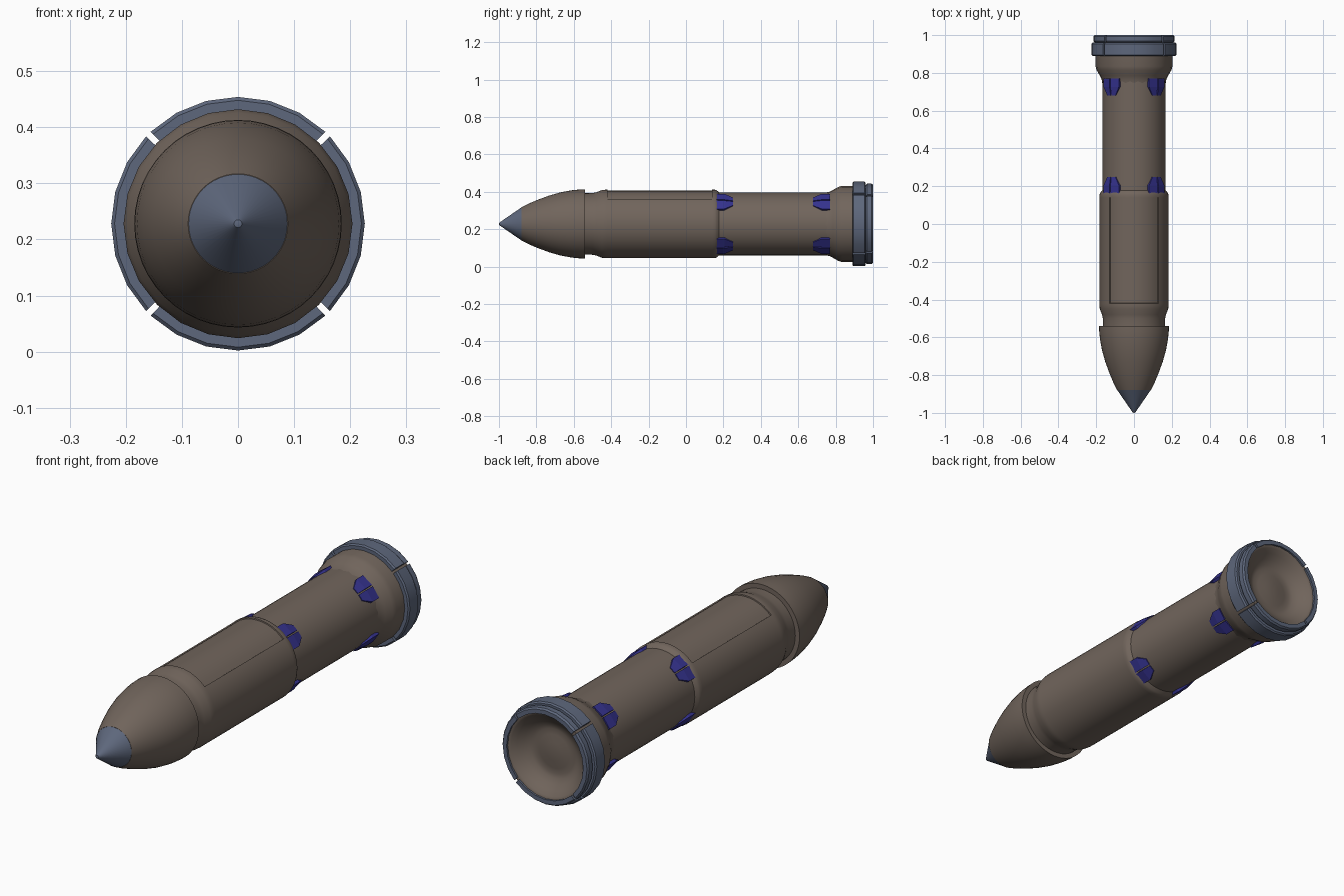
import bpy, bmesh, math
from math import sin, cos, radians, pi

old = bpy.data.objects.get("Cube")
if old:
    bpy.data.objects.remove(old)

AXIS_Z = 0.228


def material(name, rgb):
    m = bpy.data.materials.new(name)
    m.use_nodes = True
    m.diffuse_color = (*rgb, 1)
    m.node_tree.nodes["Principled BSDF"].inputs["Base Color"].default_value = (*rgb, 1)
    return m


BROWN = material("brown_metal", (0.165, 0.130, 0.107))
SLATE = material("slate_metal", (0.110, 0.135, 0.200))
BLUE = material("deep_blue", (0.035, 0.032, 0.270))


def point(angle, r, y):
    """Point around the long axis; angle in degrees from straight up."""
    a = radians(angle)
    return (r * sin(a), y, AXIS_Z + r * cos(a))


def finish(bm, name, mat, smooth=35):
    bmesh.ops.remove_doubles(bm, verts=bm.verts, dist=1e-5)
    bmesh.ops.recalc_face_normals(bm, faces=bm.faces)
    mesh = bpy.data.meshes.new(name)
    bm.to_mesh(mesh)
    bm.free()
    mesh.materials.append(mat)
    obj = bpy.data.objects.new(name, mesh)
    bpy.context.collection.objects.link(obj)
    bpy.ops.object.select_all(action="DESELECT")
    obj.select_set(True)
    bpy.context.view_layer.objects.active = obj
    if smooth:
        bpy.ops.object.shade_smooth_by_angle(angle=radians(smooth))
    return obj


def lathe(profile, sides, start=0, sweep=360, closed=False):
    """Sweep a (y, radius) profile around the long axis."""
    bm = bmesh.new()
    rows = [[bm.verts.new(point(start + sweep * i / sides, r, y)) for y, r in profile]
            for i in range(sides + 1)]
    count = len(profile)
    for a, b in zip(rows, rows[1:]):
        for j in range(count if closed else count - 1):
            k = (j + 1) % count
            bm.faces.new((a[j], a[k], b[k], b[j]))
    if closed:
        bm.faces.new(rows[0])
        bm.faces.new(rows[-1])
    return bm


# Pointed tip and ogive nose
finish(lathe([(-1, 0), (-0.998, 0.007), (-0.88, 0.088), (-0.88, 0)], 48), "nose_tip", SLATE)
ogive = [(-0.88, 0), (-0.88, 0.089), (-0.84, 0.109), (-0.79, 0.130), (-0.73, 0.152),
         (-0.67, 0.169), (-0.61, 0.180), (-0.57, 0.184), (-0.54, 0.185), (-0.54, 0.16)]
finish(lathe(ogive, 48), "nose_shell", BROWN)

# Front body with a shallow recessed panel on top
front = [(-0.54, 0.164), (-0.50, 0.165), (-0.48, 0.169), (-0.45, 0.181), (-0.43, 0.183),
         (-0.42, 0.183), (0.14, 0.183), (0.155, 0.183), (0.165, 0.179), (0.18, 0.166)]
bm = lathe(front, 48)
bmesh.ops.remove_doubles(bm, verts=bm.verts, dist=1e-5)
bmesh.ops.recalc_face_normals(bm, faces=bm.faces)
panel = []
for f in bm.faces:
    c = f.calc_center_median()
    if -0.41 < c.y < 0.13 and abs(math.atan2(c.x, c.z - AXIS_Z)) < radians(45):
        panel.append(f)
bmesh.ops.inset_region(bm, faces=panel, thickness=0.001, depth=-0.005, use_even_offset=True)
finish(bm, "front_body", BROWN)

# Rear body and flared tail
finish(lathe([(0.16, 0.168), (0.77, 0.168)], 48), "rear_body", BROWN)
tail = [(0.74, 0.167), (0.765, 0.171), (0.785, 0.181), (0.815, 0.198), (0.835, 0.204), (0.99, 0.204)]
finish(lathe(tail, 24), "tail_flare", BROWN)

# Rounded dish closing the tail
dish = [(0.99, 0.204), (0.992, 0.190), (0.985, 0.178), (0.968, 0.160), (0.949, 0.140),
        (0.935, 0.118), (0.930, 0.100), (0.932, 0.075), (0.937, 0.040), (0.939, 0)]
finish(lathe(dish, 48), "tail_dish", BROWN, 50)

# Tail bands, each in four segments with narrow diagonal gaps
main_band = [(0.89, 0.200), (0.89, 0.220), (0.896, 0.226), (0.954, 0.226), (0.96, 0.220), (0.96, 0.200)]
end_band = [(0.958, 0.190), (0.958, 0.206), (0.968, 0.215), (0.992, 0.215), (1.0, 0.209), (1.0, 0.190)]
for i, side in enumerate(("top", "left", "bottom", "right")):
    for name, ring in (("main_band", main_band), ("end_band", end_band)):
        bm = lathe(ring, 6, i * 90 - 43.5, 87, closed=True)
        finish(bm, f"{name}_{side}", SLATE, 25)


# Paired blue pads around the rear body
def pad(name, angle, hand, y_wide, direction):
    """One half pad: wide at y_wide, tapering along direction."""
    outline = [(1, 0, 0.180), (20, 0, 0.180), (20, 0.045, 0.180), (11, 0.09, 0.172), (1, 0.09, 0.172)]
    bm = bmesh.new()
    base, top = [], []
    for a, d, r in outline:
        y = y_wide + direction * d
        base.append(bm.verts.new(point(angle + hand * a, 0.160, y)))
        top.append(bm.verts.new(point(angle + hand * (1 + (a - 1) * 0.92), r, y)))
    for i in range(5):
        j = (i + 1) % 5
        bm.faces.new((base[i], base[j], top[j], top[i]))
    bm.faces.new(base)
    # Raised flat and the sloped end
    inner = bm.verts.new(point(angle + hand, 0.180, y_wide + direction * 0.045))
    bm.faces.new((top[0], top[1], top[2], inner))
    bm.faces.new((inner, top[2], top[3], top[4]))
    bm.faces.new((top[0], inner, top[4]))
    finish(bm, name, BLUE, 0)


for angle in (45, 135, 225, 315):
    for hand in (-1, 1):
        tag = f"{angle}_{'a' if hand < 0 else 'b'}"
        pad(f"front_pad_{tag}", angle, hand, 0.16, 1)
        pad(f"rear_pad_{tag}", angle, hand, 0.77, -1)
